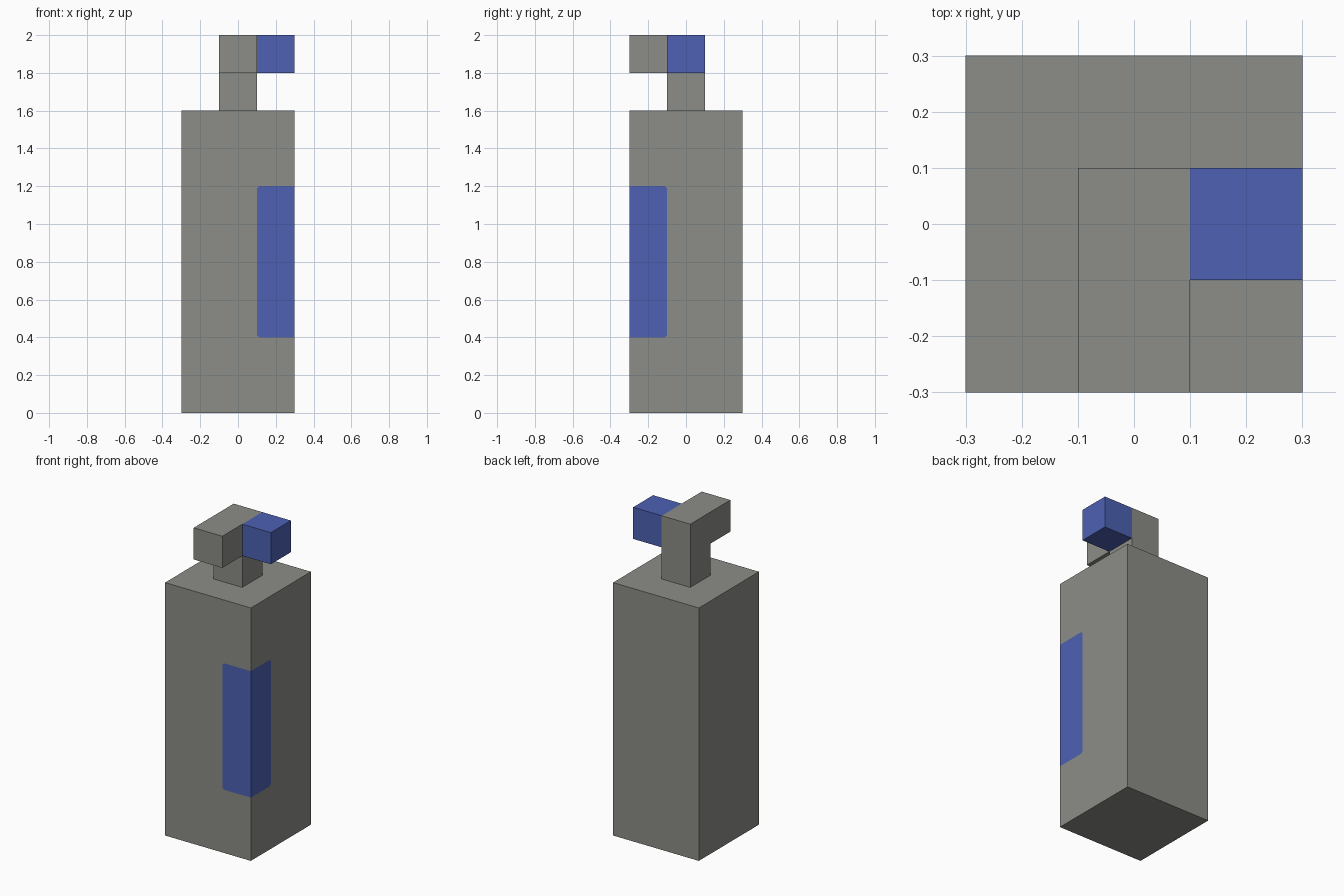
import bpy
import bmesh
from mathutils import Vector

cube = bpy.data.objects.get("Cube")
if cube:
    bpy.data.objects.remove(cube, do_unlink=True)


def make_material(name, rgb):
    mat = bpy.data.materials.new(name)
    mat.use_nodes = True
    color = (*rgb, 1.0)
    mat.diffuse_color = color
    mat.node_tree.nodes["Principled BSDF"].inputs["Base Color"].default_value = color
    return mat


def add_object(name, bm, *materials):
    bmesh.ops.recalc_face_normals(bm, faces=bm.faces)
    mesh = bpy.data.meshes.new(name)
    bm.to_mesh(mesh)
    bm.free()
    for mat in materials:
        mesh.materials.append(mat)
    obj = bpy.data.objects.new(name, mesh)
    bpy.context.collection.objects.link(obj)
    return obj


def box(low, high):
    low, high = Vector(low), Vector(high)
    bm = bmesh.new()
    bmesh.ops.create_cube(bm, size=1)
    for v in bm.verts:
        v.co = (low + high) / 2 + v.co * (high - low)
    return bm


def cut(bm, point, normal, faces=None):
    faces = list(faces or bm.faces)
    edges = {e for f in faces for e in f.edges}
    verts = {v for f in faces for v in f.verts}
    bmesh.ops.bisect_plane(bm, geom=[*verts, *edges, *faces], dist=1e-5,
                           plane_co=point, plane_no=normal)


grey = make_material("warm grey", (0.262, 0.27, 0.242))
blue = make_material("blue", (0.074, 0.119, 0.451))

# Body, with a panel wrapped around its front left corner
HALF, INNER, BOTTOM, TOP, CHAMFER = 0.3, 0.1, 0.4, 1.2, 0.012
body = box((-HALF, -HALF, 0), (HALF, HALF, 1.6))
panel_planes = [
    (Vector((INNER, 0, 0)), Vector((1, 0, 0))),
    (Vector((0, -INNER, 0)), Vector((0, -1, 0))),
    (Vector((0, 0, BOTTOM)), Vector((0, 0, 1))),
    (Vector((0, 0, TOP)), Vector((0, 0, -1))),
]
for point, normal in panel_planes:
    cut(body, point, normal)


def inside(face, planes):
    center = face.calc_center_median()
    return all((center - p).dot(n) > 0 for p, n in planes)


# Small chamfers on the panel's inner corners
corner_planes = []
for z, up in ((BOTTOM, 1), (TOP, -1)):
    corner_planes.append((Vector((INNER + CHAMFER, 0, z)), Vector((1, 0, up))))
    corner_planes.append((Vector((0, -INNER - CHAMFER, z)), Vector((0, -1, up))))
for point, normal in corner_planes:
    cut(body, point, normal, [f for f in body.faces if inside(f, panel_planes)])
for face in body.faces:
    face.material_index = int(inside(face, panel_planes + corner_planes))
add_object("body", body, grey, blue)

# Neck and forward spout as one extruded side profile
profile = [(0.1, 1.6), (0.1, 2), (-0.3, 2), (-0.3, 1.8), (-0.1, 1.8), (-0.1, 1.6)]
neck = bmesh.new()
side = neck.faces.new([neck.verts.new((-0.1, y, z)) for y, z in profile])
extruded = bmesh.ops.extrude_face_region(neck, geom=[side], use_keep_orig=True)
bmesh.ops.translate(neck, vec=(0.2, 0, 0),
                    verts=[g for g in extruded["geom"] if isinstance(g, bmesh.types.BMVert)])
add_object("neck_and_spout", neck, grey)

# Side knob
add_object("side_knob", box((0.1, -0.1, 1.8), (0.3, 0.1, 2)), blue)
